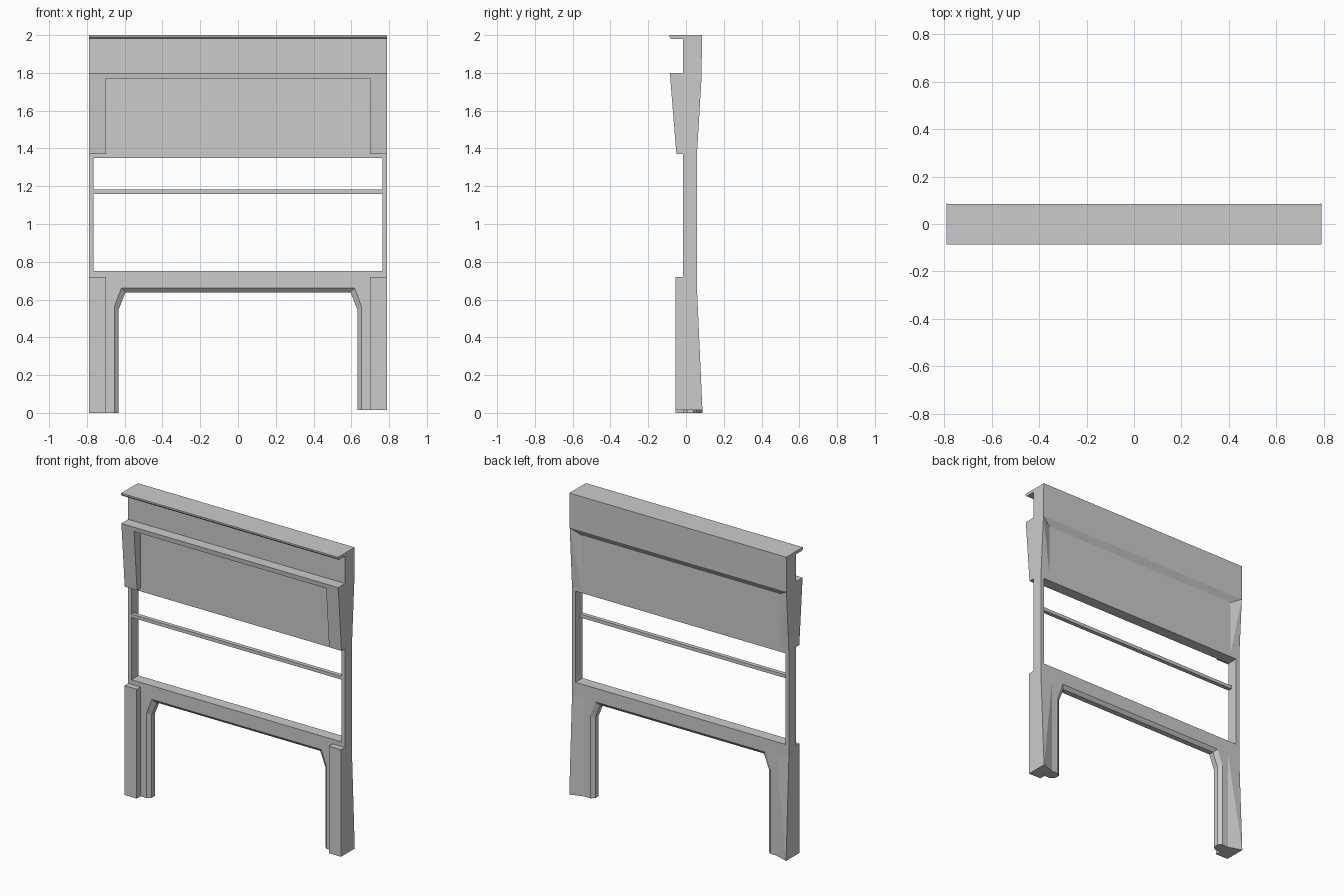
import bpy, bmesh

if "Cube" in bpy.data.objects:
    bpy.data.objects.remove(bpy.data.objects["Cube"])

W = 0.79               # half width
FRONT, BACK = -0.015, 0.058   # main slab faces


def finish(name, bm):
    bmesh.ops.recalc_face_normals(bm, faces=bm.faces)
    me = bpy.data.meshes.new(name)
    bm.to_mesh(me)
    bm.free()
    ob = bpy.data.objects.new(name, me)
    bpy.context.collection.objects.link(ob)
    return ob


def loft(name, rings):
    """Skin a list of equal-length rings of points, capped at both ends."""
    bm = bmesh.new()
    vs = [[bm.verts.new(p) for p in r] for r in rings]
    n = len(rings[0])
    for a, b in zip(vs, vs[1:]):
        for i in range(n):
            j = (i + 1) % n
            bm.faces.new((a[i], a[j], b[j], b[i]))
    bm.faces.new(vs[0])
    bm.faces.new(vs[-1])
    return finish(name, bm)


def extrude_x(name, profile, x0, x1):
    return loft(name, [[(x, y, z) for y, z in profile] for x in (x0, x1)])


def box(name, x0, x1, y0, y1, z0, z1):
    return extrude_x(name, [(y0, z0), (y1, z0), (y1, z1), (y0, z1)], x0, x1)


def hull(name, pts):
    bm = bmesh.new()
    for p in pts:
        bm.verts.new(p)
    bmesh.ops.convex_hull(bm, input=bm.verts)
    return finish(name, bm)


# Header: top flange, neck, ledge and recessed panel in one side profile
extrude_x("header", [
    (0.085, 2.0), (-0.087, 2.0), (-0.087, 1.99), (-0.078, 1.98),
    (FRONT, 1.98), (FRONT, 1.8), (-0.086, 1.8), (-0.083, 1.77),
    (FRONT, 1.77), (FRONT, 1.35), (BACK, 1.35), (BACK, 1.73),
    (0.082, 1.77)], -W, W)

# Lower arch with chamfered opening; the right foot ends slightly higher
FLOOR = {-1: 0.0, 1: 0.015}


def arch_ring(y, d):
    x, z = 0.655 - d, 0.66 - d
    return [(px, y, pz) for px, pz in (
        (-W, 0), (-x, 0), (-x, 0.56 - d * 0.75), (-x + 0.037, z),
        (x - 0.037, z), (x, 0.56 - d * 0.75), (x, FLOOR[1]),
        (W, FLOOR[1]), (W, 0.75), (-W, 0.75))]


loft("lower_arch", [arch_ring(FRONT, 0), arch_ring(0.005, 0.022),
                    arch_ring(0.04, 0.022), arch_ring(BACK, 0)])

# Cross bar in the window
box("window_bar", -0.765, 0.765, FRONT, 0.012, 1.16, 1.182)

for s, side in ((-1, "left"), (1, "right")):
    f = FLOOR[s]
    # Window side posts
    box(side + "_post", s * 0.765, s * W, FRONT, BACK, 0.75, 1.35)
    # Tapered brackets beside the panel
    extrude_x(side + "_bracket", [(-0.083, 1.77), (-0.051, 1.37),
              (FRONT, 1.37), (FRONT, 1.77)], s * 0.7, s * W)
    # Raised front pilaster on the leg
    box(side + "_pilaster", s * 0.7, s * W, -0.055, FRONT, f, 0.72)
    # Tapered swelling on the back, upper and lower
    hull(side + "_back_upper_taper", [
        (s * W, BACK, 1.37), (s * W, BACK, 1.77), (s * W, 0.082, 1.77),
        (s * 0.72, BACK, 1.37), (s * 0.72, BACK, 1.74)])
    hull(side + "_back_leg_taper", [
        (s * W, BACK, 0.66), (s * W, BACK, f), (s * W, 0.087, f),
        (s * 0.7, BACK, 0.66), (s * 0.7, BACK, f)])
